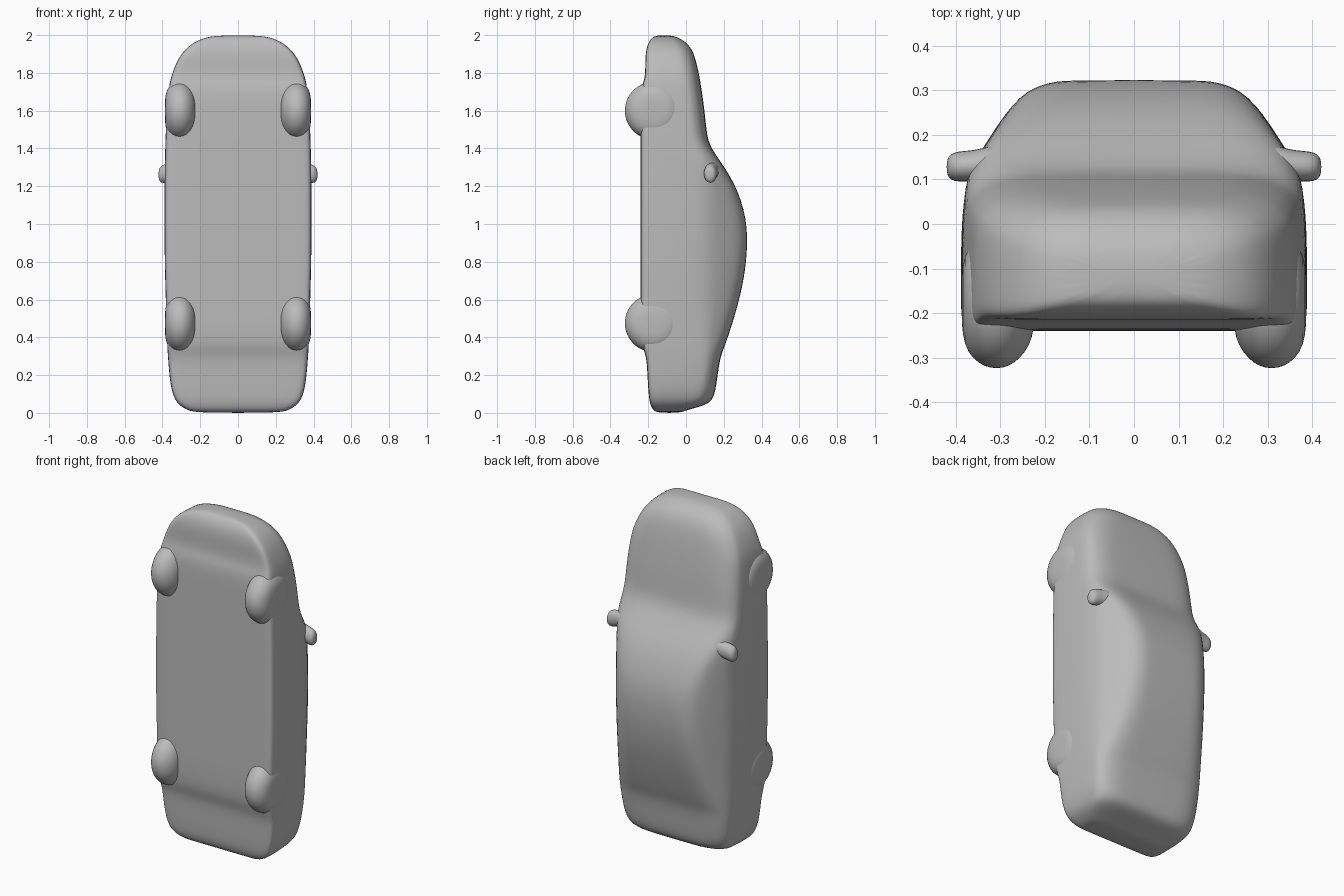
import bpy, bmesh, math

paint = bpy.data.materials.new("plain grey")
paint.diffuse_color = (0.5, 0.5, 0.5, 1)


def finish(name, bm, levels=0):
    bmesh.ops.recalc_face_normals(bm, faces=bm.faces)
    for f in bm.faces:
        f.smooth = True
    mesh = bpy.data.meshes.new(name)
    bm.to_mesh(mesh)
    bm.free()
    mesh.materials.append(paint)
    ob = bpy.data.objects.new(name, mesh)
    bpy.context.collection.objects.link(ob)
    if levels:
        mod = ob.modifiers.new("smooth", 'SUBSURF')
        mod.levels = mod.render_levels = levels
    return ob


def loft(bm, rings):
    rows = [[bm.verts.new(p) for p in r] for r in rings]
    n = len(rows[0])
    for a, b in zip(rows, rows[1:]):
        for i in range(n):
            j = (i + 1) % n
            bm.faces.new((a[i], a[j], b[j], b[i]))
    bm.faces.new(rows[0])
    bm.faces.new(rows[-1])


# Body stations from tail to nose: z, half width, underside y, upper y
stations = [
    (0.00, 0.22, -0.15, -0.03), (0.015, 0.27, -0.175, 0.00), (0.04, 0.31, -0.187, 0.10),
    (0.07, 0.335, -0.195, 0.14), (0.13, 0.355, -0.20, 0.155), (0.22, 0.365, -0.205, 0.167),
    (0.30, 0.371, -0.21, 0.18), (0.36, 0.375, -0.235, 0.205), (0.48, 0.379, -0.24, 0.245),
    (0.62, 0.383, -0.24, 0.285), (0.76, 0.387, -0.24, 0.312), (0.90, 0.389, -0.24, 0.323),
    (1.02, 0.389, -0.24, 0.316), (1.13, 0.389, -0.24, 0.288), (1.23, 0.388, -0.24, 0.245),
    (1.32, 0.387, -0.24, 0.187), (1.42, 0.385, -0.24, 0.117), (1.50, 0.382, -0.24, 0.105),
    (1.62, 0.376, -0.239, 0.093), (1.72, 0.366, -0.237, 0.078), (1.77, 0.357, -0.218, 0.070),
    (1.83, 0.337, -0.215, 0.058), (1.89, 0.308, -0.215, 0.043), (1.94, 0.265, -0.207, 0.020),
    (1.975, 0.21, -0.19, -0.02), (2.00, 0.13, -0.165, -0.07)]


def section(z, w, lo, hi):
    h = hi - lo
    r = min(0.045, h * 0.25)
    belt = min(0.10, hi - min(0.075, h * 0.3))
    top = hi - min(0.025, h * 0.12)
    wt = w - 0.015 - (top - belt) * 0.6
    half = [(w * 0.45, lo), (w - r, lo), (w - 0.004, lo + 0.12 * r), (w, lo + r),
            (w, (lo + belt) / 2), (w - 0.005, belt),
            ((w + wt) / 2, (belt + top) / 2), (wt, top),
            (wt - min(0.07, w * 0.25), hi), (w * 0.35, hi + 0.003)]
    return [(x, y, z) for x, y in half] + [(-x, y, z) for x, y in reversed(half)]


bm = bmesh.new()
loft(bm, [section(*s) for s in stations])
finish("car_body", bm, 2)

# Wheels: rounded tyre profiles turned about the x axis
profile = [(-0.08, 0.05), (-0.076, 0.085), (-0.06, 0.118), (-0.035, 0.143), (-0.01, 0.154),
           (0.02, 0.154), (0.045, 0.143), (0.07, 0.118), (0.081, 0.08), (0.083, 0.04)]
for side, sn in ((-1, "left"), (1, "right")):
    for zc, zn in ((0.475, "rear"), (1.60, "front")):
        bm = bmesh.new()
        loft(bm, [[(side * (0.304 + x), -0.171 + r * math.cos(t), zc + r * math.sin(t))
                   for t in (math.tau * k / 32 for k in range(32))] for x, r in profile])
        finish(f"{zn}_{sn}_wheel", bm, 1)

# Door mirrors: stubby pods blending out of the window corners
pod = [(0.29, 0.140, 1.285, 0.045, 0.055), (0.335, 0.135, 1.280, 0.038, 0.048),
       (0.365, 0.130, 1.272, 0.036, 0.050), (0.395, 0.129, 1.265, 0.036, 0.052),
       (0.413, 0.128, 1.262, 0.030, 0.042), (0.421, 0.128, 1.260, 0.016, 0.022)]
for side, sn in ((-1, "left"), (1, "right")):
    bm = bmesh.new()
    loft(bm, [[(side * x, y + ry * math.cos(t), z + rz * math.sin(t))
               for t in (math.tau * k / 12 for k in range(12))] for x, y, z, ry, rz in pod])
    finish(f"{sn}_mirror", bm, 1)
